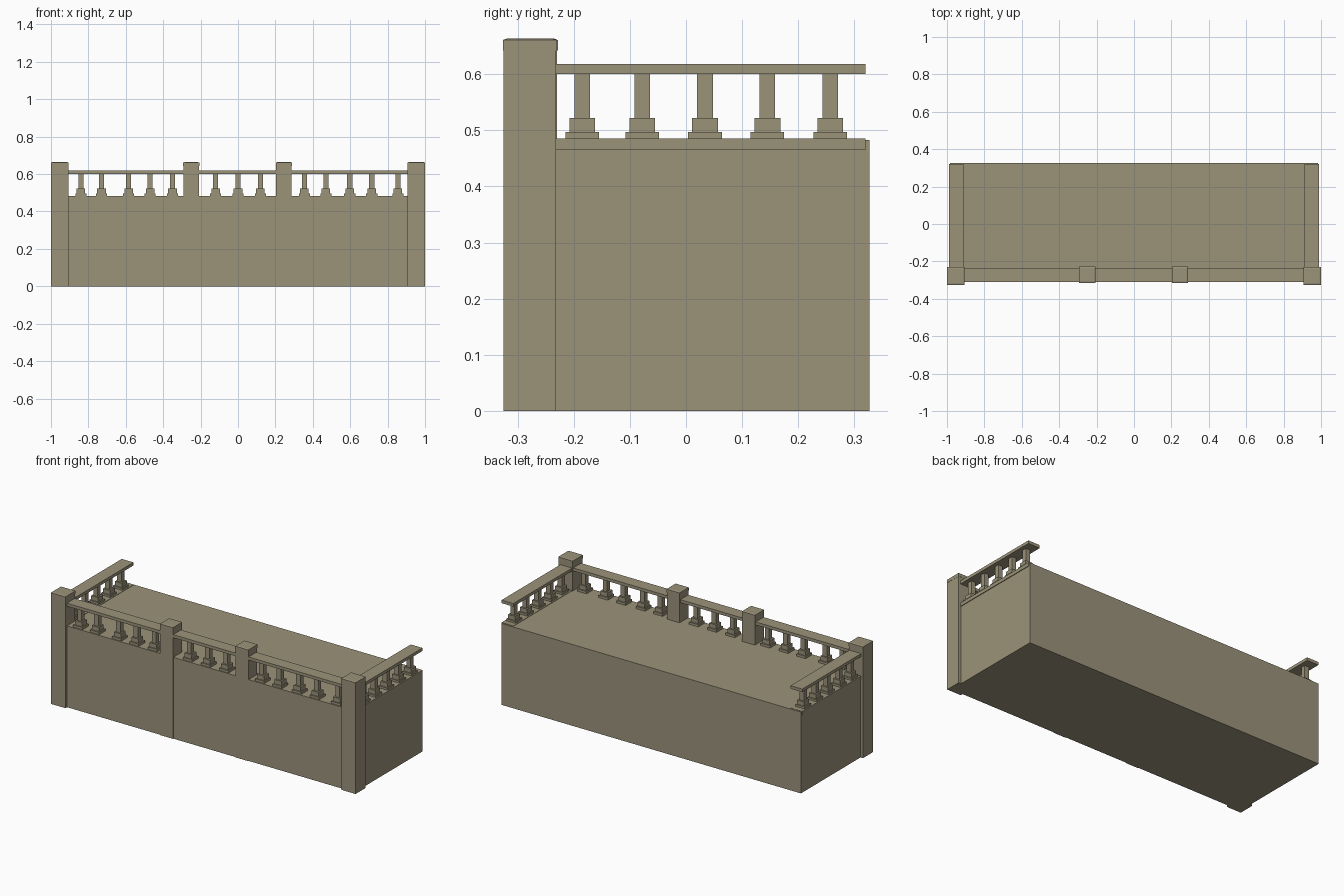
import bpy, bmesh

if "Cube" in bpy.data.objects:
    bpy.data.objects.remove(bpy.data.objects["Cube"])

stone = bpy.data.materials.new("warm grey stone")
stone.diffuse_color = (0.327, 0.292, 0.195, 1)
stone.use_nodes = True
stone.node_tree.nodes["Principled BSDF"].inputs["Base Color"].default_value = stone.diffuse_color


def boxes(name, parts):
    """One object from a list of (x0, x1, y0, y1, z0, z1, top inset)."""
    bm = bmesh.new()
    for x0, x1, y0, y1, z0, z1, i in parts:
        low = [bm.verts.new(p) for p in
               ((x0, y0, z0), (x1, y0, z0), (x1, y1, z0), (x0, y1, z0))]
        top = [bm.verts.new(p) for p in
               ((x0 + i, y0 + i, z1), (x1 - i, y0 + i, z1),
                (x1 - i, y1 - i, z1), (x0 + i, y1 - i, z1))]
        bm.faces.new(low[::-1])
        bm.faces.new(top)
        for k in range(4):
            n = (k + 1) % 4
            bm.faces.new((low[k], low[n], top[n], top[k]))
    me = bpy.data.meshes.new(name)
    bm.to_mesh(me)
    bm.free()
    me.materials.append(stone)
    ob = bpy.data.objects.new(name, me)
    bpy.context.collection.objects.link(ob)
    return ob


def post(name, x, y, half):
    """Square pillar with a slightly wider cap, bevelled on top."""
    c, h = half, half - 0.001
    boxes(name, [
        (x - h, x + h, y - h, y + h, 0, 0.642, 0),
        (x - c, x + c, y - c, y + c, 0.642, 0.661, 0),
        (x - c, x + c, y - c, y + c, 0.661, 0.664, 0.008)])


def baluster(name, x, y):
    """Square shaft standing on a two-step foot."""
    boxes(name, [(x - r, x + r, y - r, y + r, a, b, 0) for r, a, b in
                 ((0.030, 0.482, 0.497), (0.023, 0.497, 0.522), (0.014, 0.522, 0.601))])


# Main block
boxes("terrace_block", [(-0.984, 0.984, -0.310, 0.327, 0, 0.483, 0)])

# Corner and middle posts
for s, side in ((-1, "left"), (1, "right")):
    post(side + "_corner_post", s * 0.9535, -0.2785, 0.0475)
    post(side + "_middle_post", -0.25 if s < 0 else 0.245, -0.2715, 0.043)

# Front rails between the posts
for k, (a, b) in enumerate(((-0.91, -0.29), (-0.21, 0.205), (0.285, 0.91))):
    boxes(f"front_rail_{k}", [(a, b, -0.311, -0.237, 0.600, 0.618, 0)])

# Side rails and the thin curbs under them
for s, side in ((-1, "left"), (1, "right")):
    a, b = sorted((s * 0.911, s * 0.988))
    boxes(side + "_rail", [(a, b, -0.232, 0.320, 0.600, 0.618, 0)])
    boxes(side + "_curb", [(a, b, -0.232, 0.320, 0.465, 0.485, 0)])

# Balusters along the front and sides
front_x = (-0.84, -0.73, -0.585, -0.47, -0.35, -0.12, 0, 0.12,
           0.355, 0.47, 0.597, 0.715, 0.855)
for k, x in enumerate(front_x):
    baluster(f"front_baluster_{k}", x, -0.274)
for k, y in enumerate((-0.185, -0.078, 0.034, 0.145, 0.257)):
    for s, side in ((-1, "left"), (1, "right")):
        baluster(f"{side}_baluster_{k}", s * 0.95, y)
